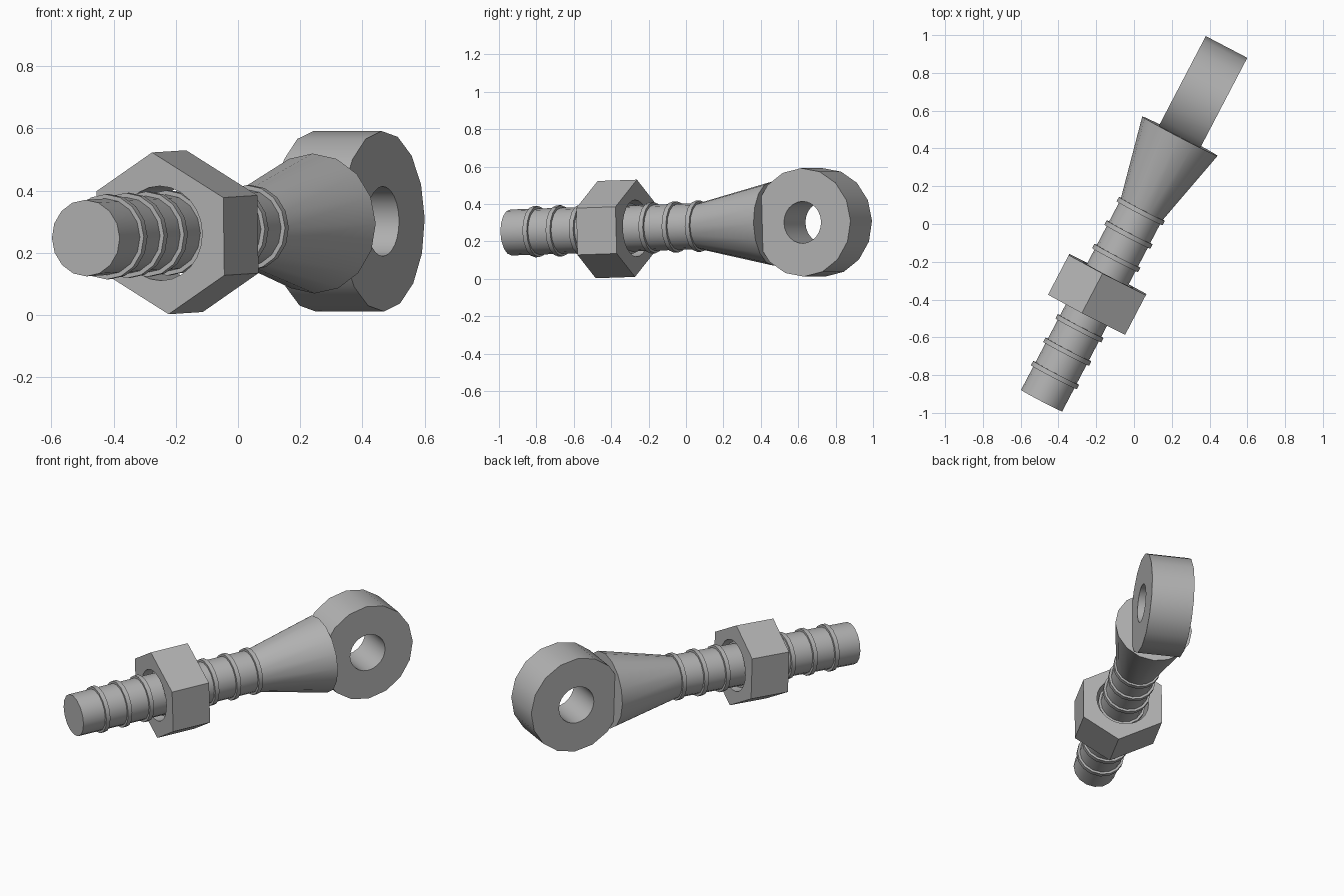
import bpy, bmesh
from math import pi, cos, sin, radians
from mathutils import Matrix, Vector

cube = bpy.data.objects.get("Cube")
if cube:
    bpy.data.objects.remove(cube, do_unlink=True)

steel = bpy.data.materials.new("grey_steel")
steel.use_nodes = True
GREY = (0.45, 0.45, 0.45, 1)
steel.diffuse_color = GREY
steel.node_tree.nodes["Principled BSDF"].inputs["Base Color"].default_value = GREY

# Parts are built along local y, then turned and tilted into place
PLACE = (Matrix.Translation((0, 0, 0.279))
         @ Matrix.Rotation(radians(-27.6), 4, 'Z')
         @ Matrix.Rotation(radians(1.7), 4, 'X'))


def finish(name, bm):
    bmesh.ops.recalc_face_normals(bm, faces=bm.faces[:])
    bm.transform(PLACE)
    mesh = bpy.data.meshes.new(name)
    bm.to_mesh(mesh)
    bm.free()
    mesh.materials.append(steel)
    obj = bpy.data.objects.new(name, mesh)
    bpy.context.collection.objects.link(obj)
    bpy.ops.object.select_all(action='DESELECT')
    obj.select_set(True)
    bpy.context.view_layer.objects.active = obj
    bpy.ops.object.shade_smooth_by_angle(angle=radians(30))


def circle(radius, sides):
    return [(radius * cos(2 * pi * i / sides), radius * sin(2 * pi * i / sides))
            for i in range(sides)]


def lathe(name, profile, closed=False, sides=16):
    """Turn (radius, along) points around the y axis."""
    bm = bmesh.new()
    loops = [[bm.verts.new((x, y, z)) for x, z in circle(r, sides)]
             for r, y in profile]
    pairs = list(zip(loops, loops[1:]))
    if closed:
        pairs.append((loops[-1], loops[0]))
    else:
        bm.faces.new(loops[0])
        bm.faces.new(loops[-1])
    for a, b in pairs:
        for i in range(sides):
            j = (i + 1) % sides
            bm.faces.new((a[i], a[j], b[j], b[i]))
    finish(name, bm)


def holed_prism(name, outer, inner, place, depth):
    """Fill between two outlines and extrude the face."""
    bm = bmesh.new()
    edges = []
    for outline in (outer, inner):
        vs = [bm.verts.new(place(u, v)) for u, v in outline]
        edges += [bm.edges.new((a, b)) for a, b in zip(vs, vs[1:] + vs[:1])]
    bmesh.ops.triangle_fill(bm, edges=edges, use_beauty=True)
    out = bmesh.ops.extrude_face_region(bm, geom=bm.faces[:], use_keep_orig=True)
    moved = [g for g in out["geom"] if isinstance(g, bmesh.types.BMVert)]
    bmesh.ops.translate(bm, verts=moved, vec=Vector(depth))
    finish(name, bm)


# Rod and flared neck
lathe("rod", [(0.123, -1.056), (0.123, 0.12)])
lathe("neck_cone", [(0.125, 0.09), (0.225, 0.525)])

# Raised thread bands
for k in range(8):
    y = -0.903 + 0.14 * k
    lathe(f"thread_band_{k + 1}",
          [(0.117, y - 0.013), (0.137, y - 0.013),
           (0.137, y + 0.013), (0.117, y + 0.013)], closed=True)

# Loose hex nut, point up and slightly skewed
half = [(-0.026, 0.26), (0.23, 0.115), (0.23, -0.135)]
hexagon = half + [(-x, -z) for x, z in half]
holed_prism("hex_nut", hexagon, circle(0.152, 24),
            lambda x, z: (x, -0.539, z), (0, 0.237, 0))

# Eye at the end
holed_prism("eye_ring", circle(0.29, 16), circle(0.112, 24),
            lambda y, z: (-0.124, 0.768 + y, z), (0.248, 0, 0))
